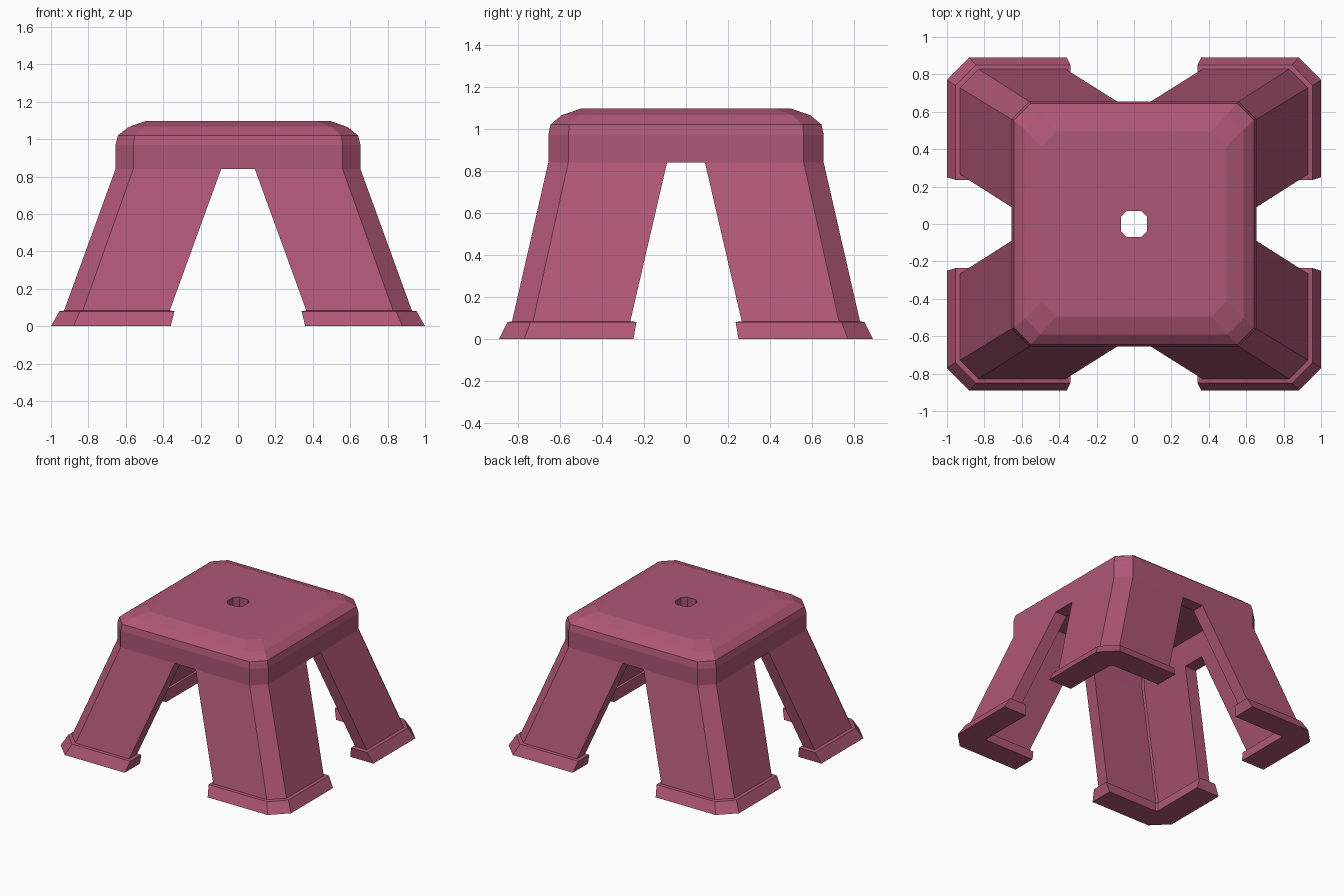
import bpy, bmesh

old = bpy.data.objects.get("Cube")
if old:
    bpy.data.objects.remove(old, do_unlink=True)

# Single plastic colour
plastic = bpy.data.materials.new("raspberry_plastic")
plastic.use_nodes = True
colour = (0.43, 0.095, 0.18, 1)
plastic.diffuse_color = colour
plastic.node_tree.nodes["Principled BSDF"].inputs["Base Color"].default_value = colour


def chamfered(hx, hy, c, z):
    """Corner points of a rectangle with cut corners."""
    return [(hx, c - hy, z), (hx, hy - c, z), (hx - c, hy, z), (c - hx, hy, z),
            (-hx, hy - c, z), (-hx, c - hy, z), (c - hx, -hy, z), (hx - c, -hy, z)]


def make_object(name, bm):
    bmesh.ops.recalc_face_normals(bm, faces=bm.faces)
    mesh = bpy.data.meshes.new(name)
    bm.to_mesh(mesh)
    bm.free()
    mesh.materials.append(plastic)
    obj = bpy.data.objects.new(name, mesh)
    bpy.context.collection.objects.link(obj)
    return obj


def loft_ring(name, sections):
    """Closed shell: each section joins the next, the last joins the first."""
    bm = bmesh.new()
    loops = [[bm.verts.new(p) for p in chamfered(*s)] for s in sections]
    for a, b in zip(loops, loops[1:] + loops[:1]):
        for i in range(len(a)):
            j = (i + 1) % len(a)
            bm.faces.new((a[i], a[j], b[j], b[i]))
    return make_object(name, bm)


def arch_cutter(name, profile, along_x):
    """Long prism whose half-width follows (width, height) pairs."""
    bm = bmesh.new()
    outline = profile + [(-w, z) for w, z in reversed(profile)]
    ends = []
    for d in (-2, 2):
        pts = [(d, w, z) if along_x else (w, d, z) for w, z in outline]
        ends.append([bm.verts.new(p) for p in pts])
        bm.faces.new(ends[-1])
    for i in range(len(outline)):
        j = (i + 1) % len(outline)
        bm.faces.new((ends[0][i], ends[0][j], ends[1][j], ends[1][i]))
    return make_object(name, bm)


# Stool shell: flared feet, sloped legs, rounded seat, centre hole, hollow inside
stool = loft_ring("stool_shell", [
    (1.0, 0.89, 0.12, 0),
    (0.955, 0.85, 0.11, 0.08),
    (0.93, 0.828, 0.1, 0.083),
    (0.655, 0.655, 0.095, 0.84),
    (0.655, 0.655, 0.095, 0.97),
    (0.642, 0.645, 0.09, 1.02),
    (0.585, 0.59, 0.085, 1.065),
    (0.495, 0.495, 0.08, 1.097),
    (0.07, 0.07, 0.032, 1.097),
    (0.07, 0.07, 0.032, 1.0),
    (0.5, 0.5, 0.012, 1.0),
    (0.555, 0.555, 0.012, 0.84),
    (0.83, 0.73, 0.012, 0.083),
    (0.815, 0.715, 0.012, 0.08),
    (0.8, 0.7, 0.012, 0),
])

# Openings between the legs, with the feet standing slightly proud
cutters = [
    arch_cutter("front_opening", [(0.362, -0.1), (0.36, 0), (0.34, 0.08),
                                  (0.365, 0.084), (0.09, 0.84)], False),
    arch_cutter("side_opening", [(0.252, -0.1), (0.25, 0), (0.236, 0.08),
                                 (0.265, 0.084), (0.09, 0.84)], True),
]
bpy.context.view_layer.objects.active = stool
for cutter in cutters:
    cutter.hide_render = True
    mod = stool.modifiers.new(cutter.name, 'BOOLEAN')
    mod.operation = 'DIFFERENCE'
    mod.solver = 'EXACT'
    mod.object = cutter
    bpy.ops.object.modifier_apply(modifier=mod.name)
    bpy.data.objects.remove(cutter, do_unlink=True)

# Flat facets
for poly in stool.data.polygons:
    poly.use_smooth = False
    poly.material_index = 0
